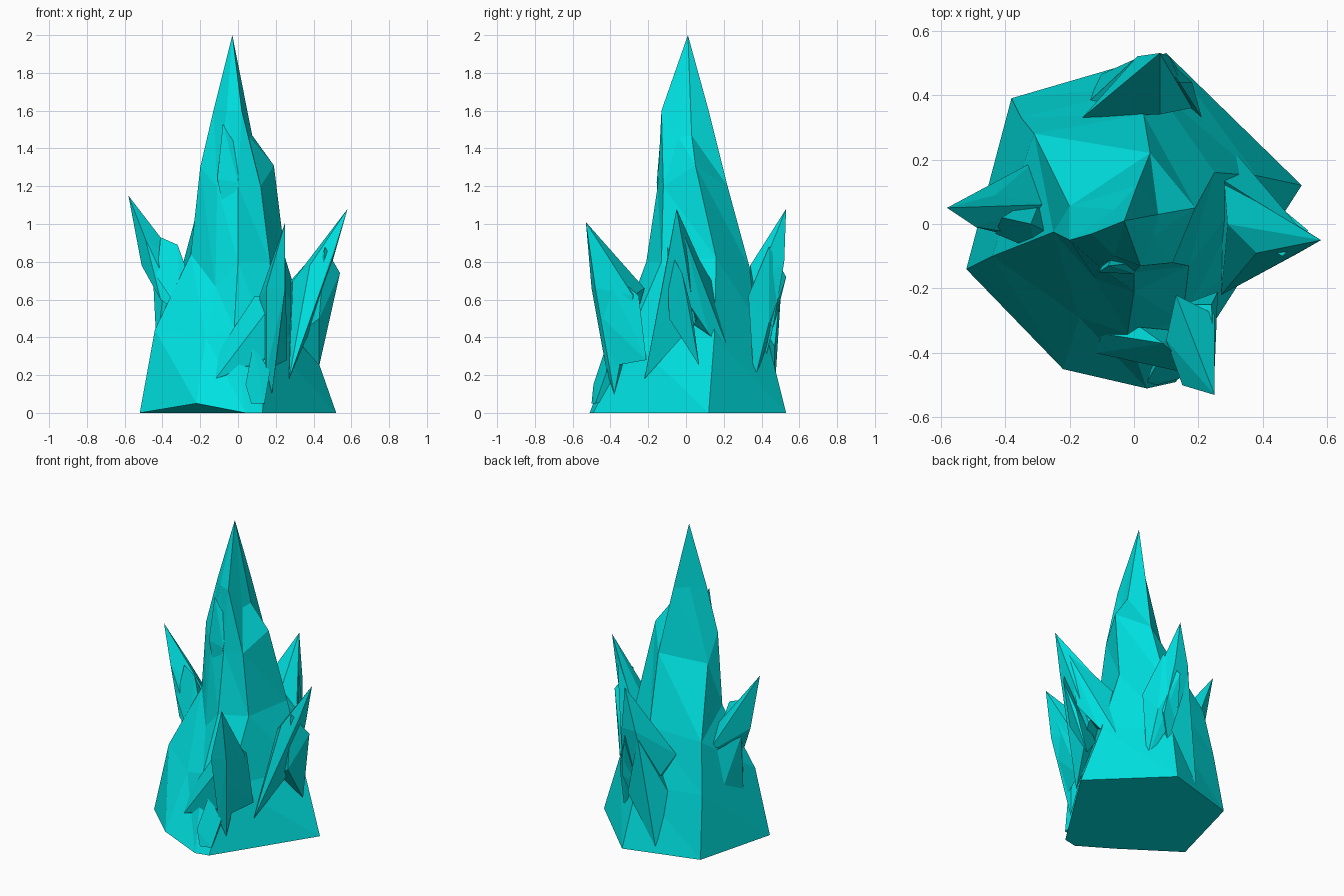
import bpy, bmesh

crystal = bpy.data.materials.new("turquoise_crystal")
crystal.diffuse_color = (0.0, 0.75, 0.75, 1)


def finish(name, bm):
    bmesh.ops.recalc_face_normals(bm, faces=bm.faces[:])
    me = bpy.data.meshes.new(name)
    bm.to_mesh(me)
    bm.free()
    me.materials.append(crystal)
    ob = bpy.data.objects.new(name, me)
    bpy.context.collection.objects.link(ob)
    return ob


def shard(name, *points):
    """Faceted splinter: convex hull of its corner points, tip first."""
    bm = bmesh.new()
    vs = [bm.verts.new(p) for p in points]
    bmesh.ops.convex_hull(bm, input=vs)
    loose = [v for v in bm.verts if not v.link_faces]
    bmesh.ops.delete(bm, geom=loose, context='VERTS')
    return finish(name, bm)


# Main spire: seven-sided rings lofted up to a point
# (corners: left, back left, back, right, front right, front ridge, front left)
rings = [
    [(-.52, -.14, 0), (-.38, .39, 0), (.10, .53, 0), (.52, .12, 0),
     (.13, -.49, 0), (.04, -.51, 0), (-.22, -.45, .05)],
    [(-.44, -.10, .44), (-.35, .33, .40), (.06, .43, .40), (.38, .15, .40),
     (.15, -.30, .40), (-.02, -.34, .45), (-.17, -.29, .40)],
    [(-.25, -.025, .84), (-.31, .28, .72), (.03, .34, .76), (.25, .16, .82),
     (.17, -.13, .80), (0, -.21, .80), (-.12, -.17, .67)],
    [(-.20, -.05, 1.30), (-.20, .055, 1.13), (.05, .22, 1.20), (.19, .05, 1.31),
     (.12, -.12, 1.20), (0, -.15, 1.20), (-.11, -.13, 1.20)],
    [(-.13, -.03, 1.60), (-.06, .045, 1.60), (.01, .12, 1.60), (.075, .03, 1.47),
     (.06, -.04, 1.46), (.02, -.13, 1.60), (-.06, -.10, 1.60)],
]
bm = bmesh.new()
loops = [[bm.verts.new(p) for p in ring] for ring in rings]
n = len(loops[0])
bm.faces.new(loops[0])
for low, high in zip(loops, loops[1:]):
    for i in range(n):
        j = (i + 1) % n
        bm.faces.new((low[i], low[j], high[j]))
        bm.faces.new((low[i], high[j], high[i]))
apex = bm.verts.new((-.03, .01, 2))
for i in range(n):
    bm.faces.new((loops[-1][i], loops[-1][(i + 1) % n], apex))
finish("main_spire", bm)

# Splinter on the upper front
shard("upper_front_splinter", (-.08, -.13, 1.53), (-.11, -.15, 1.24), (0, -.155, 1.22),
      (.01, -.12, 1.38), (-.06, -.14, 1.0), (-.05, -.05, 1.15))

# Left crystal with side point and root
shard("left_crystal", (-.58, .05, 1.15), (-.51, .05, .78), (-.49, -.01, .92), (-.43, .09, .93),
      (-.40, .14, .82), (-.41, -.03, .60), (-.30, -.04, .52), (-.30, .20, .62), (-.28, .06, .76))
shard("left_side_point", (-.32, .0, .89), (-.41, .02, .93), (-.43, -.03, .72), (-.28, -.02, .78),
      (-.31, -.08, .54), (-.28, .10, .65))
shard("left_root", (-.45, .06, .72), (-.43, .01, .33), (-.37, .18, .32), (-.30, .22, .60),
      (-.40, -.02, .60), (-.30, .0, .5))

# Right crystal with side point and tails
shard("right_crystal", (.58, -.05, 1.08), (.51, -.09, .85), (.50, .0, .80), (.38, -.09, .78),
      (.29, .0, .70), (.28, .13, .68), (.35, -.14, .48), (.40, .05, .48), (.27, -.22, .18))
shard("right_side_point", (.46, -.10, .88), (.54, -.02, .74), (.48, .03, .55), (.43, -.09, .50),
      (.43, .07, .25), (.30, .0, .40))
shard("right_back_tail", (.52, -.02, .97), (.29, .25, .27), (.27, .14, .69), (.45, .0, .60),
      (.38, .12, .42), (.30, .0, .50))

# Front crystal with side points, tails and foot
shard("front_crystal", (.25, -.53, 1.01), (.25, -.44, .80), (.15, -.50, .66), (.25, -.48, .66),
      (.25, -.28, .62), (.13, -.22, .66), (.10, -.36, .58), (.20, -.44, .46), (.15, -.42, .22),
      (.18, -.38, .10))
shard("front_right_tail", (.25, -.45, .80), (.26, -.21, .28), (.24, -.25, .62), (.23, -.44, .50),
      (.20, -.38, .25), (.15, -.25, .50))
shard("front_side_point", (.09, -.37, .62), (.20, -.47, .60), (.12, -.33, .36), (-.12, -.40, .18),
      (-.10, -.34, .33), (.02, -.32, .48), (.16, -.42, .30), (.06, -.38, .2))
shard("front_foot", (.08, -.42, .36), (.04, -.49, .15), (.07, -.50, .05), (.14, -.48, .05),
      (.17, -.42, .22), (.10, -.30, .10))

# Back crystal with side point and tail
shard("back_crystal", (.08, .53, 1.08), (.11, .52, .80), (.01, .52, .80), (.08, .34, .78),
      (-.16, .33, .62), (.18, .36, .66), (.15, .46, .45), (-.05, .45, .40), (.05, .40, .20))
shard("back_side_point", (.14, .44, .88), (.08, .53, .72), (.21, .33, .62), (.18, .44, .48),
      (.05, .47, .48), (.2, .36, .16))
shard("back_tail", (.0, .51, .75), (-.03, .47, .40), (-.10, .465, .04), (-.15, .37, .35),
      (.10, .47, .35), (-.05, .35, .55))
